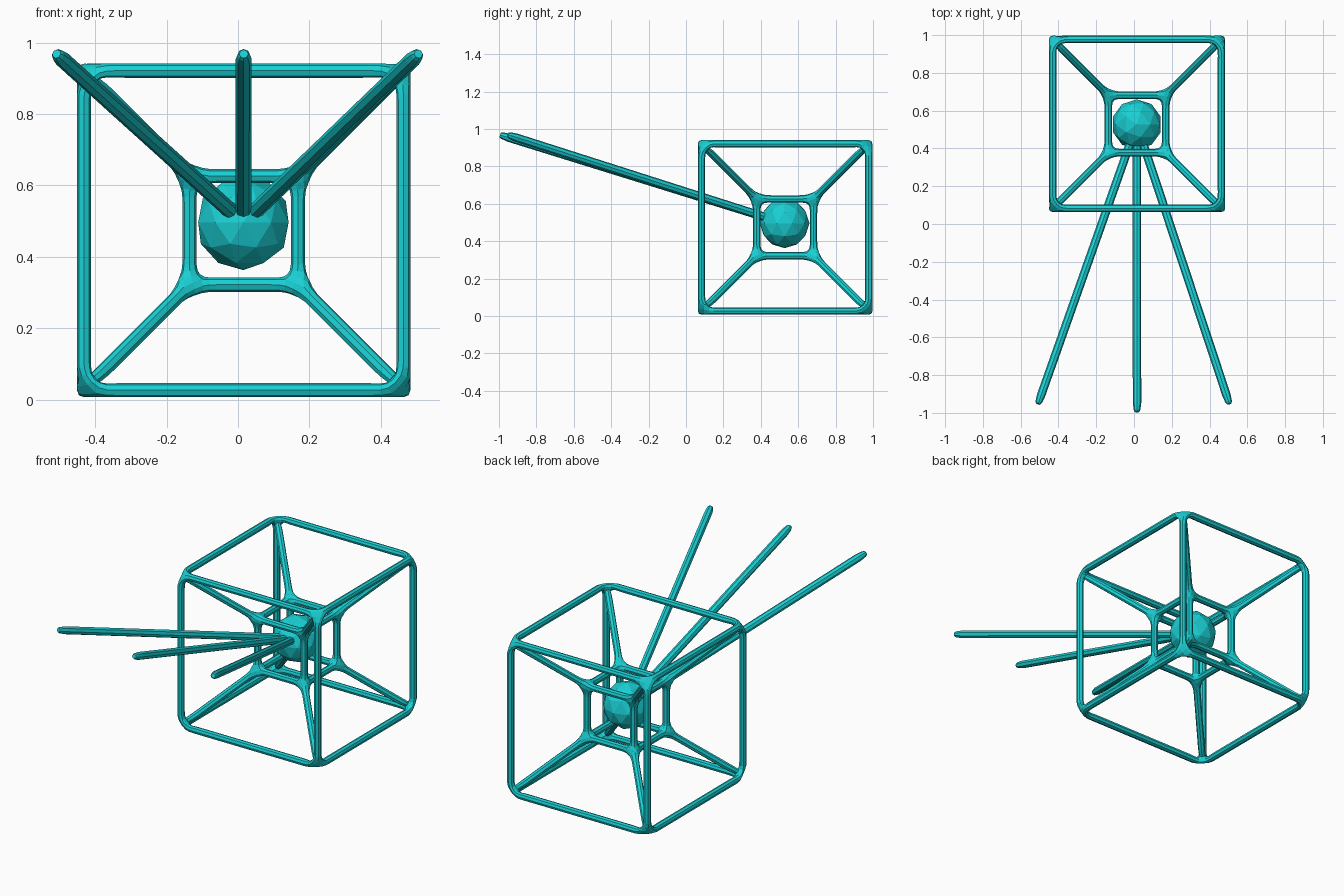
import bpy, bmesh, math
from itertools import product
from mathutils import Vector

if "Cube" in bpy.data.objects:
    bpy.data.objects.remove(bpy.data.objects["Cube"])

CENTRE = Vector((0.016, 0.53, 0.474))
BALL = Vector((0.015, 0.527, 0.496))
OUTER, INNER, BAR_R = 0.447, 0.152, 0.0215

teal = bpy.data.materials.new("teal")
teal.diffuse_color = (0.01, 0.63, 0.66, 1)
teal.use_nodes = True
teal.node_tree.nodes["Principled BSDF"].inputs["Base Color"].default_value = teal.diffuse_color


def add_object(name, mesh):
    ob = bpy.data.objects.new(name, mesh)
    bpy.context.scene.collection.objects.link(ob)
    mesh.materials.append(teal)
    return ob


# Nested cube frame: outer cube, inner cube and corner-to-corner struts
signs = list(product((-1, 1), repeat=3))
verts = [CENTRE + Vector(s) * h for h in (OUTER, INNER) for s in signs]
edges = [(i, i + 8) for i in range(8)]
for i in range(8):
    for bit in (1, 2, 4):
        if not i & bit:
            edges += [(i, i | bit), (i + 8, (i | bit) + 8)]
mesh = bpy.data.meshes.new("cube_frame")
mesh.from_pydata(verts, edges, [])
frame = add_object("cube_frame", mesh)
skin = frame.modifiers.new("bars", 'SKIN')
skin.use_smooth_shade = False
for v in mesh.skin_vertices[0].data:
    v.radius = (BAR_R, BAR_R)
sub = frame.modifiers.new("rounding", 'SUBSURF')
sub.levels = sub.render_levels = 1

# Faceted core ball
bm = bmesh.new()
bmesh.ops.create_icosphere(bm, subdivisions=2, radius=0.133)
mesh = bpy.data.meshes.new("core_ball")
bm.to_mesh(mesh)
bm.free()
add_object("core_ball", mesh).location = BALL


# Octagonal rods fanning out from the ball, with tapered tips
def rod(name, tip, r=0.0225):
    axis = Vector(tip) - BALL
    length = axis.length
    bm = bmesh.new()
    rings = []
    for z, rad in ((0.04, r), (length - 0.05, r), (length - 0.012, r * 0.8), (length, r * 0.55)):
        rings.append([bm.verts.new((rad * math.cos(a), rad * math.sin(a), z))
                      for a in (k * math.pi / 4 for k in range(8))])
    for lo, hi in zip(rings, rings[1:]):
        for k in range(8):
            bm.faces.new((lo[k], lo[(k + 1) % 8], hi[(k + 1) % 8], hi[k]))
    bm.faces.new(rings[0][::-1])
    bm.faces.new(rings[-1])
    mesh = bpy.data.meshes.new(name)
    bm.to_mesh(mesh)
    bm.free()
    ob = add_object(name, mesh)
    ob.location = BALL
    ob.rotation_mode = 'QUATERNION'
    ob.rotation_quaternion = axis.to_track_quat('Z', 'Y')


rod("left_rod", (-0.508, -0.952, 0.968))
rod("middle_rod", (0.016, -0.994, 0.968))
rod("right_rod", (0.505, -0.952, 0.968))
